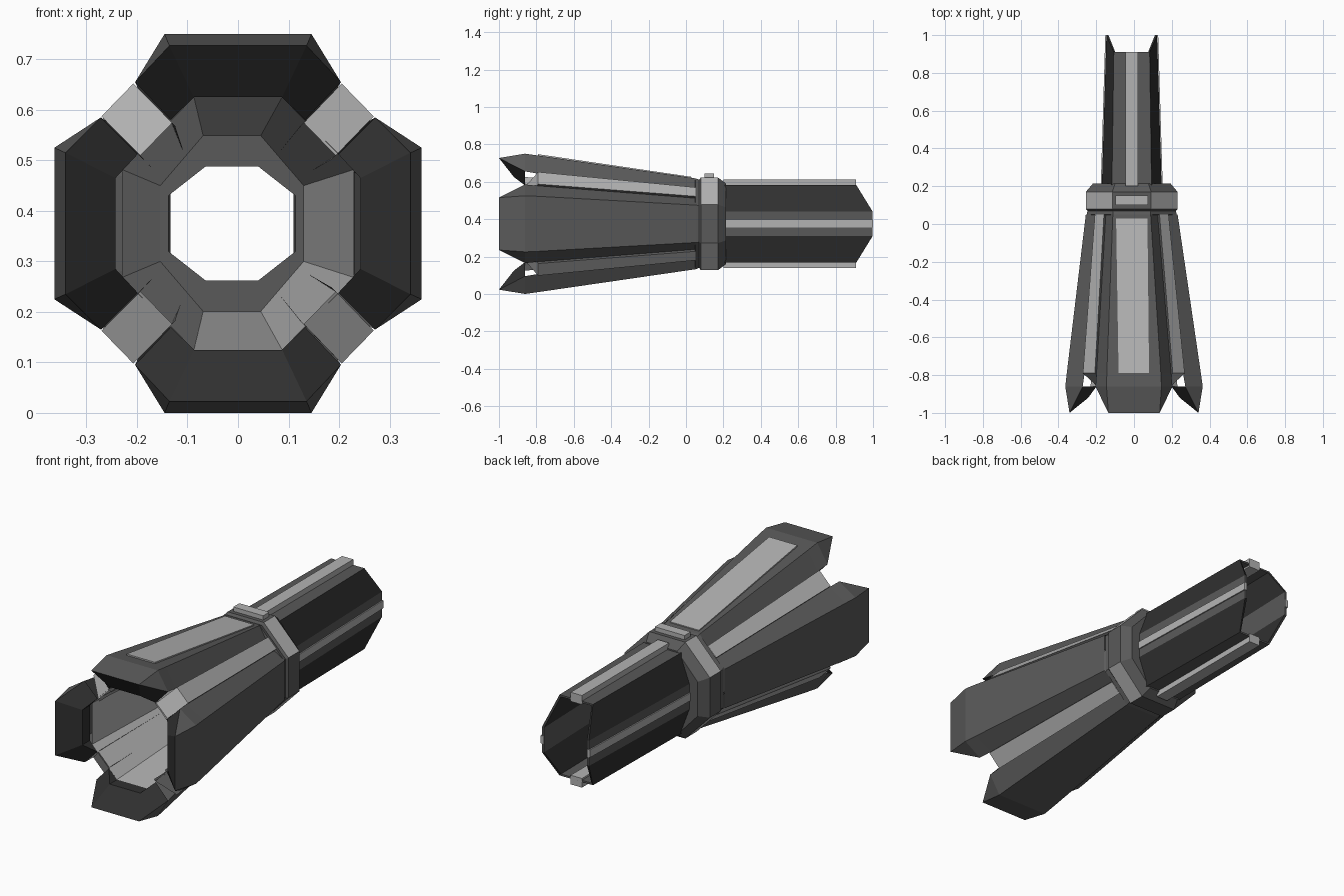
import bpy, bmesh
from math import sin, cos, radians

if "Cube" in bpy.data.objects:
    bpy.data.objects.remove(bpy.data.objects["Cube"])

ZC = 0.375  # height of the barrel axis


def material(name, v):
    m = bpy.data.materials.new(name)
    m.diffuse_color = (v, v, v, 1)
    m.use_nodes = True
    m.node_tree.nodes["Principled BSDF"].inputs["Base Color"].default_value = m.diffuse_color
    return m


DARK = material("dark_grey", 0.10)
LIGHT = material("light_grey", 0.45)
BLACK = material("black", 0.03)


def place(lat, rad, y, ang=0):
    """Lateral / radial coordinates turned about the slightly offset axis."""
    t = min(max((y + 0.86) / 0.9, 0), 1)
    a = radians(ang)
    x = (lat * cos(a) + rad * sin(a)) * (0.97 + 0.03 * t)
    return (x - 0.012 * t, y, ZC - lat * sin(a) + rad * cos(a))


def loft(name, rows, mat, closed=True, caps=False, flip=False, accents=None):
    """Bridge rows of points; accents(row, column) -> material slot."""
    bm = bmesh.new()
    vr = [[bm.verts.new(p) for p in r] for r in rows]
    n = len(vr[0])
    for i in range(len(vr) - 1):
        for j in range(n if closed else n - 1):
            k = (j + 1) % n
            f = bm.faces.new((vr[i][j], vr[i][k], vr[i + 1][k], vr[i + 1][j]))
            if accents:
                f.material_index = accents(i, j)
    if caps:
        bm.faces.new(vr[0])
        bm.faces.new(vr[-1])
    bmesh.ops.remove_doubles(bm, verts=bm.verts, dist=1e-5)
    bmesh.ops.recalc_face_normals(bm, faces=bm.faces)
    if flip:
        bmesh.ops.reverse_faces(bm, faces=bm.faces)
    me = bpy.data.meshes.new(name)
    bm.to_mesh(me)
    bm.free()
    for m in [mat, LIGHT, BLACK]:
        me.materials.append(m)
    ob = bpy.data.objects.new(name, me)
    bpy.context.collection.objects.link(ob)
    return ob


def octagon(y, a, top, side, b, y_side=None):
    """Eight-sided ring: flats at +-top (half width a) and +-side (half b)."""
    ys = y if y_side is None else y_side
    pts = [(a, top, y), (side, b, ys), (side, -b, ys), (a, -top, y),
           (-a, -top, y), (-side, -b, ys), (-side, b, ys), (-a, top, y)]
    return [place(*p) for p in pts]


def bar(name, ang, stations, mat):
    """Rectangular bar through stations (y, half width, low, high)."""
    rows = [[place(s * w, h, y, ang) for s, h in
             ((-1, lo), (-1, hi), (1, hi), (1, lo))] for y, w, lo, hi in stations]
    return loft(name, rows, mat, caps=True)


# Four flared shroud panels with pointed lips
profile = [  # crown point, then edge point: (half width, radius, y)
    ((0.100, 0.243, 0.05), (0.140, 0.180, 0.05)),
    ((0.147, 0.365, -0.79), (0.203, 0.268, -0.79)),
    ((0.150, 0.375, -0.86), (0.210, 0.280, -0.86)),
    ((0.140, 0.352, -1.00), (0.210, 0.280, -0.86)),
    ((0.090, 0.250, -0.92), (0.137, 0.205, -0.86)),
    ((0.090, 0.250, -0.86), (0.137, 0.205, -0.86)),
]
for side, ang in (("top", 0), ("right", 90), ("bottom", 180), ("left", 270)):
    rows = []
    for c, e in profile:
        rows.append([place(-e[0], e[1], e[2], ang), place(-c[0], c[1], c[2], ang),
                     place(*c, ang), place(*e, ang)])
    loft("shroud_panel_" + side, rows, DARK, closed=False,
         accents=lambda i, j: 2 if i >= 3 else 0)

# Diagonal light strips between the panels
for n, ang in enumerate((45, 135, 225, 315)):
    stations = [(-0.86, 0.046, 0.236), (-0.79, 0.046, 0.346), (0.05, 0.034, 0.242)]
    rows = [[place(-w, 0.225 if y < 0 else 0.17, y, ang), place(-w, r, y, ang),
             place(w, r, y, ang), place(w, 0.225 if y < 0 else 0.17, y, ang)]
            for y, w, r in stations]
    loft(f"corner_strip_{n}", rows, DARK, closed=False,
         accents=lambda i, j: 1 if j == 1 else 0)

# Inner funnel
loft("inner_funnel", [octagon(-0.86, 0.09, 0.25, 0.237, 0.107),
                      octagon(0.19, 0.057, 0.174, 0.142, 0.075)], LIGHT, flip=True)

# Collar with the inner restriction ring
loft("collar", [octagon(0.19, 0.057, 0.174, 0.142, 0.075),
                octagon(0.19, 0.052, 0.113, 0.126, 0.055),
                octagon(0.215, 0.052, 0.113, 0.126, 0.055),
                octagon(0.215, 0.088, 0.215, 0.205, 0.088),
                octagon(0.17, 0.103, 0.248, 0.243, 0.103),
                octagon(0.08, 0.103, 0.248, 0.243, 0.103),
                octagon(0.07, 0.098, 0.236, 0.234, 0.098),
                octagon(0.05, 0.100, 0.243, 0.238, 0.100),
                octagon(0.04, 0.088, 0.200, 0.200, 0.088)], DARK,
     accents=lambda i, j: 1 if i == 4 and j in (0, 2, 4, 6) else 0)
bar("collar_block", 0, [(0.10, 0.085, 0.24, 0.27), (0.15, 0.085, 0.24, 0.27)], LIGHT)

# Raised plate on the top panel
bar("top_plate", 0, [(-0.79, 0.083, 0.34, 0.372), (0.03, 0.083, 0.22, 0.251)], LIGHT)

# Rear tube with side panels reaching further back
tube = loft("rear_tube", [octagon(0.20, 0.105, 0.208, 0.158, 0.065),
                          octagon(0.91, 0.095, 0.208, 0.134, 0.065, 0.998)], DARK,
            accents=lambda i, j: 2 if j in (0, 2, 4, 6) else 0)
wall = tube.modifiers.new("wall", 'SOLIDIFY')
wall.thickness = 0.012

# Rails along the tube
for name, ang in (("top_rail", 0), ("bottom_rail", 180)):
    bar(name, ang, [(0.20, 0.032, 0.19, 0.237), (0.91, 0.032, 0.19, 0.237)], LIGHT)
for name, ang in (("right_rail", 90), ("left_rail", 270)):
    bar(name, ang, [(0.20, 0.020, 0.145, 0.164), (1.0, 0.020, 0.124, 0.140)], LIGHT)
